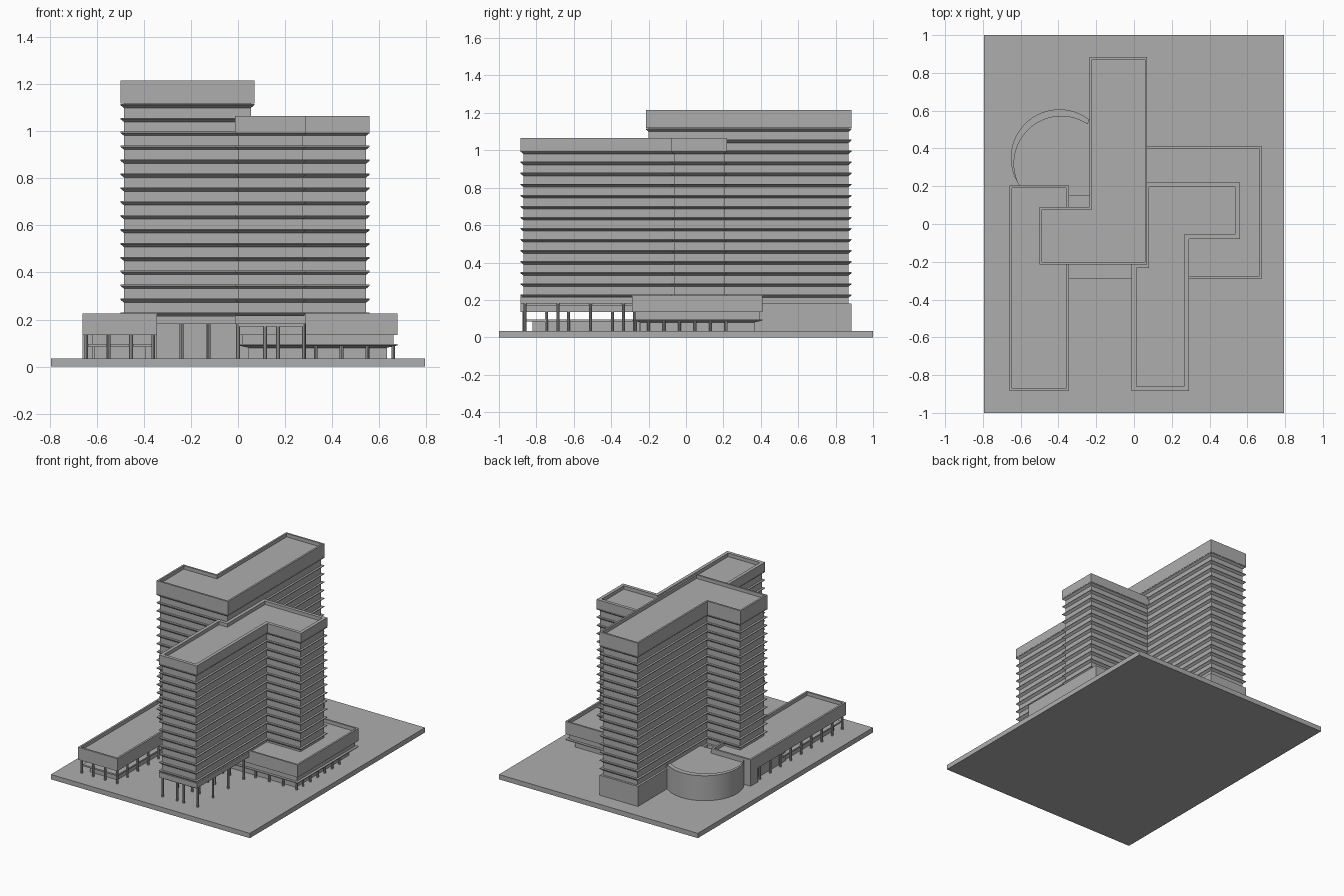
import bpy, bmesh, math
from mathutils import Vector

if "Cube" in bpy.data.objects:
    bpy.data.objects.remove(bpy.data.objects["Cube"])

GREY = (0.42, 0.42, 0.42, 1)
concrete = bpy.data.materials.new("plain grey")
concrete.use_nodes = True
concrete.diffuse_color = GREY
concrete.node_tree.nodes["Principled BSDF"].inputs["Base Color"].default_value = GREY


def finish(name, bm):
    bmesh.ops.recalc_face_normals(bm, faces=bm.faces)
    mesh = bpy.data.meshes.new(name)
    bm.to_mesh(mesh)
    bm.free()
    obj = bpy.data.objects.new(name, mesh)
    obj.data.materials.append(concrete)
    bpy.context.collection.objects.link(obj)
    return obj


def offset(outline, d):
    """Move every edge of a counter-clockwise outline outwards by d."""
    if d == 0:
        return outline
    result = []
    for i, p in enumerate(outline):
        p = Vector(p)
        a = (p - Vector(outline[i - 1])).normalized()
        b = (Vector(outline[(i + 1) % len(outline)]) - p).normalized()
        na, nb = Vector((a.y, -a.x)), Vector((b.y, -b.x))
        result.append(p + (na + nb) * d / (1 + na.dot(nb)))
    return result


def loft(name, outline, levels):
    """Stack offset copies of an outline: levels are (height, offset) pairs."""
    bm = bmesh.new()
    rings = [[bm.verts.new((x, y, z)) for x, y in offset(outline, d)] for z, d in levels]
    n = len(outline)
    for lower, upper in zip(rings, rings[1:]):
        for i in range(n):
            j = (i + 1) % n
            bm.faces.new((lower[i], lower[j], upper[j], upper[i]))
    bm.faces.new(rings[0][::-1])
    bm.faces.new(rings[-1])
    return finish(name, bm)


def rect(x0, y0, x1, y1):
    return [(x0, y0), (x1, y0), (x1, y1), (x0, y1)]


def block(name, outline, z0, z1):
    return loft(name, outline, [(z0, 0), (z1, 0)])


def roof(name, outline, z0, z1, rim, depth):
    """Parapet band with a sunken roof deck."""
    return loft(name, outline, [(z0, 0), (z1, 0), (z1, -rim), (z1 - depth, -rim)])


def tower(name, outline, floors, top):
    """Walls with a ledge, sloped underneath, at each floor."""
    levels = [(0.17, -0.015)]
    for i in range(floors):
        z = FIRST + i * STEP
        levels += [(z - 0.017, -0.015), (z - 0.005, 0), (z, 0), (z, -0.015)]
    levels.append((top, -0.015))
    return loft(name, outline, levels)


def columns(name, points, top):
    bm = bmesh.new()
    for x, y in points:
        made = bmesh.ops.create_cone(bm, cap_ends=True, segments=8, radius1=0.008,
                                     radius2=0.008, depth=top - GROUND)
        bmesh.ops.translate(bm, verts=made["verts"], vec=(x, y, (top + GROUND) / 2))
    return finish(name, bm)


def arc(cx, cy, r, start, end, steps=32):
    angles = [math.radians(start + (end - start) * i / steps) for i in range(steps + 1)]
    return [(cx + r * math.cos(a), cy + r * math.sin(a)) for a in angles]


GROUND, FIRST, STEP = 0.035, 0.23, 0.0591

# Ground slab
block("ground_slab", rect(-0.795, -1, 0.795, 1), 0, GROUND)

# Tall tower: ground block, floors and parapet
tall = [(-0.5, -0.215), (0.07, -0.215), (0.07, 0.885), (-0.235, 0.885), (-0.235, 0.09), (-0.5, 0.09)]
block("tall_tower_base", tall, GROUND, 0.18)
tower("tall_tower_floors", tall, 16, 1.13)
roof("tall_tower_parapet", tall, 1.118, 1.215, 0.013, 0.025)

# Lower tower: floors, and a parapet fitted round the tall tower
low = [(-0.012, -0.885), (0.29, -0.885), (0.29, -0.08), (0.56, -0.08), (0.56, 0.22)]
tower("low_tower_floors", low + [(-0.012, 0.22)], 14, 1.01)
roof("low_tower_parapet", low + [(0.055, 0.22), (0.055, -0.21), (-0.012, -0.21)],
     1.0, 1.065, 0.024, 0.025)
block("low_tower_soffit", rect(-0.012, -0.885, 0.29, -0.28), 0.18, 0.217)
columns("low_tower_columns",
        [(x, -0.86 + 0.175 * i) for x in (0, 0.115, 0.17, 0.28) for i in range(4)], 0.18)

# Entrance canopy between the wing and the lower tower
block("entrance_canopy", rect(-0.345, -0.29, -0.012, -0.2), 0.18, 0.215)
columns("entrance_columns", [(-0.24, -0.275), (-0.125, -0.275)], 0.18)

# Right podium: parapet, recessed walls, ledge and columns
podium = rect(0, -0.288, 0.678, 0.41)
roof("podium_parapet", podium, 0.135, 0.225, 0.013, 0.025)
loft("podium_walls", podium, [(GROUND, -0.045), (0.08, -0.045), (0.09, 0), (0.096, 0),
                              (0.096, -0.018), (0.135, -0.018)])
columns("podium_columns",
        [(0.33 + 0.11 * i, -0.27) for i in range(4)]
        + [(0.66, -0.2 + 0.083 * i) for i in range(6)], 0.09)

# Left wing: parapet, thin mid slab, low hall, closed rear and columns
roof("wing_parapet", rect(-0.66, -0.885, -0.345, 0.205), 0.135, 0.225, 0.014, 0.025)
block("wing_mid_slab", rect(-0.64, -0.86, -0.36, -0.2), 0.084, 0.095)
block("wing_low_hall", rect(-0.61, -0.82, -0.39, -0.2), GROUND, 0.084)
block("wing_rear_hall", rect(-0.62, -0.25, -0.345, 0.2), GROUND, 0.135)
block("wing_end_wall", rect(-0.66, 0.12, -0.58, 0.205), GROUND, 0.135)
columns("wing_columns",
        [(x, -0.865 + 0.118 * i) for x in (-0.645, -0.36) for i in range(6)]
        + [(-0.645, -0.157 + 0.118 * i) for i in range(3)]
        + [(-0.55, -0.865), (-0.455, -0.865)], 0.135)

# Round hall with a crescent-shaped rim
outer = arc(-0.395, 0.35, 0.257, 52, 216)
inner = arc(-0.385, 0.32, 0.25, 56, 209)
hall = block("round_hall", outer + [(-0.5, 0.15), (-0.2, 0.15), (-0.2, 0.54)], GROUND, 0.19)
rim = block("round_hall_rim", outer + inner[::-1], 0.19, 0.215)
for obj in (hall, rim):
    bpy.ops.object.select_all(action="DESELECT")
    obj.select_set(True)
    bpy.context.view_layer.objects.active = obj
    bpy.ops.object.shade_smooth_by_angle()
